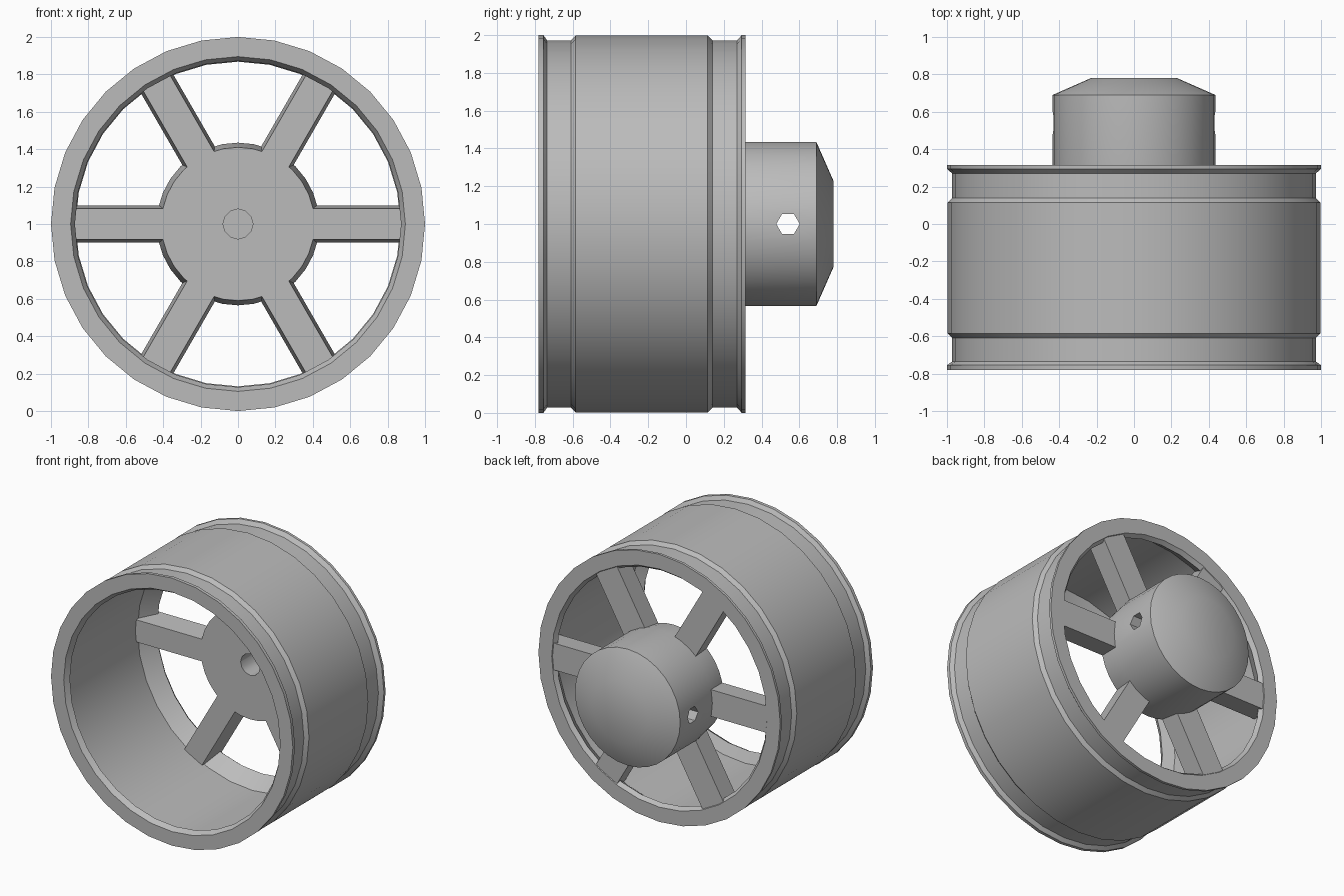
import bpy, bmesh, math
from mathutils import Matrix, Vector

cube = bpy.data.objects.get("Cube")
if cube:
    bpy.data.objects.remove(cube, do_unlink=True)

CENTRE = Vector((0, 0, 1))
SPOKE_FRONT = 0.145
SPOKE_BACK = 0.31

grey = bpy.data.materials.new("plain grey")
grey.use_nodes = True
colour = (0.5, 0.5, 0.5, 1)
grey.diffuse_color = colour
shader = next(n for n in grey.node_tree.nodes if n.type == 'BSDF_PRINCIPLED')
shader.inputs["Base Color"].default_value = colour


def make_object(name, bm):
    bmesh.ops.recalc_face_normals(bm, faces=bm.faces)
    mesh = bpy.data.meshes.new(name)
    bm.to_mesh(mesh)
    bm.free()
    mesh.materials.append(grey)
    obj = bpy.data.objects.new(name, mesh)
    bpy.context.collection.objects.link(obj)
    return obj


def lathe(name, profile, sides, closed):
    """Turn (radius, y) points about the wheel axis."""
    bm = bmesh.new()
    rings = []
    for i in range(sides):
        a = math.tau * i / sides
        rings.append([bm.verts.new(CENTRE + Vector((r * math.cos(a), y, r * math.sin(a))))
                      for r, y in profile])
    count = len(profile)
    for i in range(sides):
        here, after = rings[i], rings[(i + 1) % sides]
        for j in range(count if closed else count - 1):
            k = (j + 1) % count
            bm.faces.new((here[j], here[k], after[k], after[j]))
    if not closed:
        for j in (0, count - 1):
            bm.faces.new([ring[j] for ring in rings])
    return make_object(name, bm)


def select_only(obj):
    bpy.ops.object.select_all(action='DESELECT')
    obj.select_set(True)
    bpy.context.view_layer.objects.active = obj


def smooth(obj, degrees=30):
    select_only(obj)
    bpy.ops.object.shade_smooth_by_angle(angle=math.radians(degrees))


def cutter(name, radius, length, sides, matrix):
    bm = bmesh.new()
    bmesh.ops.create_cone(bm, cap_ends=True, segments=sides, radius1=radius,
                          radius2=radius, depth=length, matrix=matrix)
    obj = make_object(name, bm)
    obj.hide_render = True
    return obj


# Rim: flanges, grooves and drum outside; thin wall between two lips inside
rim = lathe("rim", [
    (1.0, -0.78), (1.0, -0.755), (0.972, -0.735), (0.972, -0.61),
    (0.997, -0.585), (0.997, 0.115), (0.972, 0.14), (0.972, 0.27),
    (1.0, 0.295), (1.0, 0.315), (0.89, 0.315), (0.868, 0.285),
    (0.95, 0.17), (0.95, -0.7), (0.872, -0.74), (0.895, -0.78)], 32, True)
smooth(rim)

# Hub with a shallow domed back
hub = lathe("hub", [
    (0.41, SPOKE_FRONT), (0.435, SPOKE_BACK), (0.435, 0.69), (0.23, 0.78)], 32, False)

# Axle bore and cross hole
bore = cutter("axle_bore_cutter", 0.08, 0.6, 12,
              Matrix.Translation((0, 0.4, 1)) @ Matrix.Rotation(math.pi / 2, 4, 'X'))
cross = cutter("cross_hole_cutter", 0.062, 1.2, 6,
               Matrix.Translation((0, 0.54, 1)) @ Matrix.Rotation(math.pi / 2, 4, 'Y'))
for tool in (bore, cross):
    mod = hub.modifiers.new(tool.name, 'BOOLEAN')
    mod.operation = 'DIFFERENCE'
    mod.solver = 'EXACT'
    mod.object = tool
    select_only(hub)
    bpy.ops.object.modifier_apply(modifier=mod.name)
    bpy.data.objects.remove(tool, do_unlink=True)
smooth(hub)

# Spokes: six bars, narrower at the front, reaching the wall in front and the lip behind
for i in range(6):
    bm = bmesh.new()
    bmesh.ops.create_cube(bm, size=1)
    turn = Matrix.Rotation(math.tau * i / 6, 4, 'Y')
    for v in bm.verts:
        front = v.co.y < 0
        outer = 0.96 if front else 0.9
        x = 0.35 if v.co.x < 0 else outer
        half = 0.083 if front else 0.1
        y = SPOKE_FRONT if front else SPOKE_BACK
        v.co = CENTRE + turn @ Vector((x, y, math.copysign(half, v.co.z)))
    make_object(f"spoke_{i + 1}", bm)
